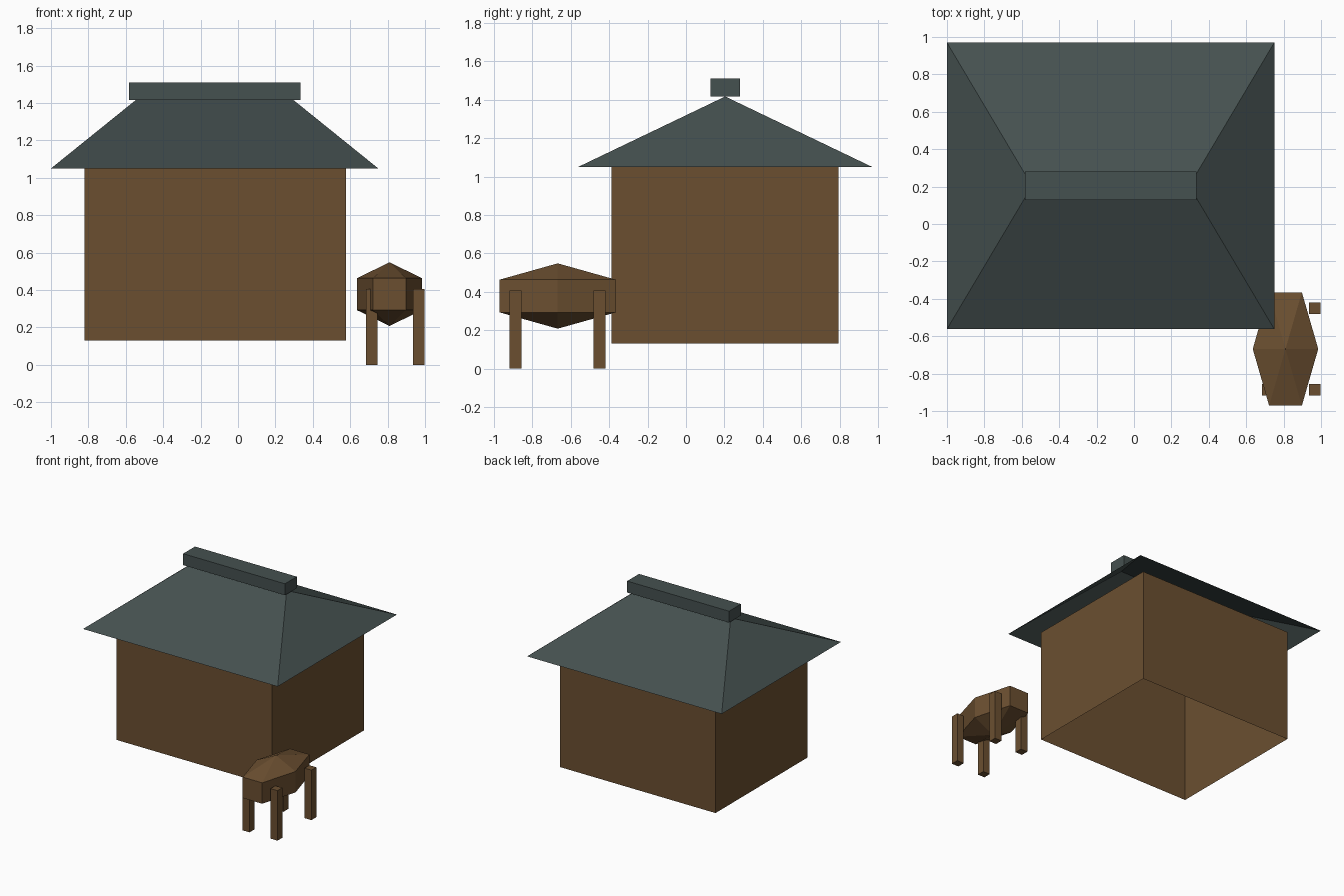
import bpy, math

if "Cube" in bpy.data.objects:
    bpy.data.objects.remove(bpy.data.objects["Cube"])


def material(name, rgb):
    m = bpy.data.materials.new(name)
    m.diffuse_color = (*rgb, 1.0)
    m.use_nodes = True
    m.node_tree.nodes["Principled BSDF"].inputs["Base Color"].default_value = m.diffuse_color
    return m


brown = material("brown_wood", (0.147, 0.078, 0.030))
slate = material("slate_roof", (0.060, 0.082, 0.080))


def build(name, verts, faces, mat):
    me = bpy.data.meshes.new(name)
    me.from_pydata(verts, [], faces)
    me.materials.append(mat)
    ob = bpy.data.objects.new(name, me)
    bpy.context.collection.objects.link(ob)
    return ob


SIDES = [(0, 1, 5, 4), (1, 2, 6, 5), (2, 3, 7, 6), (3, 0, 4, 7)]
CAPS = [(3, 2, 1, 0), (4, 5, 6, 7)]


def box(name, x, y, z, mat, caps=True):
    verts = [(px, py, pz) for pz in z
             for px, py in ((x[0], y[0]), (x[1], y[0]), (x[1], y[1]), (x[0], y[1]))]
    return build(name, verts, SIDES + (CAPS if caps else []), mat)


# House walls: open underneath, as the view from below shows
box("house_walls", (-0.822, 0.577), (-0.388, 0.795), (0.13, 1.05), brown, caps=False)

# Hipped roof: four slopes, open underneath
x0, x1, y0, y1 = -1.0, 0.75, -0.562, 0.97
ze, zr, yr = 1.05, 1.417, (y0 + y1) / 2
build("hipped_roof",
      [(x0, y0, ze), (x1, y0, ze), (x1, y1, ze), (x0, y1, ze),
       (-0.545, yr, zr), (0.295, yr, zr)],
      [(0, 1, 5, 4), (1, 2, 5), (2, 3, 4, 5), (3, 0, 4)], slate)

# Ridge beam
box("roof_ridge", (-0.583, 0.333), (0.128, 0.280), (1.417, 1.51), slate)

# Animal body: six-sided, three-band stretched ball
cx, cy, cz = 0.81, -0.668, 0.378
rx, ry, rz = 0.202, 0.404, 0.17
N = 6
verts = [(cx, cy, cz - rz), (cx, cy, cz + rz)]
for lat in (-0.5, 0.5):
    for i in range(N):
        a = 2 * math.pi * i / N
        s = math.sqrt(1 - lat * lat)
        verts.append((cx + rx * s * math.cos(a), cy + ry * s * math.sin(a), cz + rz * lat))
faces = []
for i in range(N):
    j = (i + 1) % N
    lo, lo2, hi, hi2 = 2 + i, 2 + j, 2 + N + i, 2 + N + j
    faces += [(0, lo2, lo), (lo, lo2, hi2, hi), (hi, hi2, 1)]
build("animal_body", verts, faces, brown)

# Four legs
h = 0.031
for side, lx in (("left", 0.715), ("right", 0.967)):
    for end, ly in (("front", -0.887), ("back", -0.451)):
        box(f"{end}_{side}_leg", (lx - h, lx + h), (ly - h, ly + h), (0.0, 0.406), brown)
